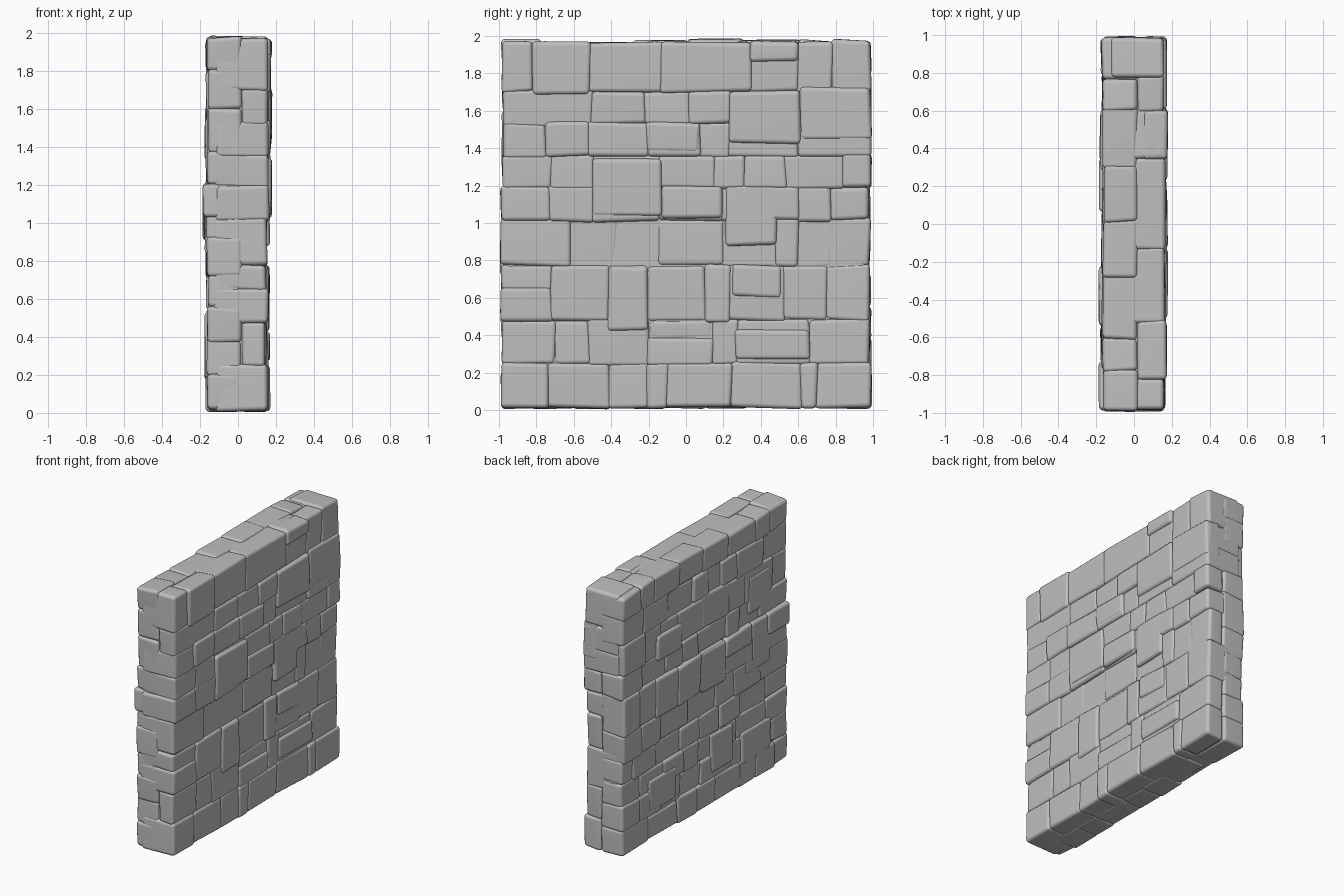
import bpy
import bmesh
import random
from mathutils import Vector

random.seed(7)
default_cube = bpy.data.objects.get("Cube")
if default_cube:
    bpy.data.objects.remove(default_cube, do_unlink=True)

# Single plain stone colour
stone_grey = bpy.data.materials.new("stone_grey")
stone_grey.use_nodes = True
grey = (0.52, 0.52, 0.52, 1)
stone_grey.diffuse_color = grey
shader = stone_grey.node_tree.nodes["Principled BSDF"]
shader.inputs["Base Color"].default_value = grey
shader.inputs["Roughness"].default_value = 0.9


def vary(amount):
    return random.uniform(-amount, amount)


def block(name, low, high, wobble=0.009, rounding=0.024):
    """A worn block: a box with uneven corners and rounded edges."""
    low, high = Vector(low), Vector(high)
    size = high - low
    bm = bmesh.new()
    bmesh.ops.create_cube(bm, size=1)
    for vert in bm.verts:
        for axis in range(3):
            place = low[axis] + (vert.co[axis] + 0.5) * size[axis]
            amount = wobble * (0.5 if axis == 0 else 1)
            vert.co[axis] = place + vary(amount)
        vert.co.z = max(vert.co.z, 0.004)
        vert.co.y = max(-0.995, min(0.995, vert.co.y))
    bmesh.ops.bevel(bm, geom=bm.edges[:], offset=min(rounding, min(size) * 0.3),
                    segments=3, profile=0.5, affect='EDGES')
    bmesh.ops.recalc_face_normals(bm, faces=bm.faces[:])
    for face in bm.faces:
        face.smooth = True
    mesh = bpy.data.meshes.new(name)
    bm.to_mesh(mesh)
    bm.free()
    mesh.materials.append(stone_grey)
    obj = bpy.data.objects.new(name, mesh)
    bpy.context.collection.objects.link(obj)
    normals = obj.modifiers.new("flat_centres", 'WEIGHTED_NORMAL')
    normals.keep_sharp = True
    return obj


def wall_stone(name, side, face, back, start, end, bottom, top):
    """One stone on the +x (side 1) or -x (side -1) face of the wall."""
    lap = 0.007
    low_y = start - lap if start > -1 else -0.986 + vary(0.006)
    high_y = end + lap if end < 1 else 0.986 + vary(0.006)
    low_z = bottom - lap if bottom > 0 else 0.012 + vary(0.005)
    high_z = top + lap if top < 1.95 else 1.972 + vary(0.009)
    xs = sorted((side * face, side * back))
    block(name, (xs[0], low_y, low_z), (xs[1], high_y, high_z))


def course(name, side, bottom, top, face, joints):
    """A row of stones; those on the wall's rim reach through its thickness."""
    for index, (start, end) in enumerate(zip(joints, joints[1:])):
        rim = start == -1 or end == 1 or top > 1.95 or bottom == 0
        back = random.choice((-0.12, -0.13, 0.02)) if rim and side > 0 else -0.02
        shift = vary(0.009)
        # Some stones split into two thinner ones
        if end - start > 0.24 and top - bottom > 0.2 and random.random() < 0.25:
            middle = (bottom + top) / 2 + vary(0.03)
            wall_stone(f"{name}_lower_{index}", side, face + shift, back,
                       start, end, bottom, middle)
            wall_stone(f"{name}_upper_{index}", side, face - shift, back,
                       start, end, middle, top)
        else:
            wall_stone(f"{name}_{index}", side, face + shift, back, start, end,
                       bottom + vary(0.008) * (bottom > 0), top)


# Solid filling behind the stones
block("wall_core", (-0.145, -0.965, 0.02), (0.14, 0.965, 1.95), 0.002)

# Courses on the +x face
levels = [0, 0.25, 0.48, 0.77, 1.02, 1.19, 1.36, 1.53, 1.7, 1.98]
reach = [0.158, 0.152, 0.155, 0.148, 0.162, 0.165, 0.165, 0.162, 0.168]
joint_rows = [
    (-0.74, -0.41, -0.2, -0.1, 0.24, 0.62, 0.7),
    (-0.7, -0.52, -0.2, 0.14, 0.27, 0.66),
    (-0.72, -0.42, -0.21, 0.1, 0.23, 0.52, 0.75),
    (-0.62, -0.37, -0.15, 0.2, 0.48, 0.6, 0.78),
    (-0.73, -0.5, -0.14, 0.19, 0.45, 0.6, 0.77),
    (-0.72, -0.5, -0.14, 0.15, 0.31, 0.53, 0.84),
    (-0.75, -0.52, -0.2, 0.07, 0.23, 0.6),
    (-0.5, -0.22, 0.02, 0.23, 0.61),
    (-0.82, -0.52, -0.13, 0.35, 0.6, 0.78),
]
for row, joints in enumerate(joint_rows):
    course(f"left_course_{row}_stone", 1, levels[row], levels[row + 1],
           reach[row], [-1, *joints, 1])

# Larger and prouder stones that break the courses
proud_stones = [
    (-0.49, -0.14, 1.05, 1.34), (0.24, 0.61, 1.43, 1.7),
    (0.62, 1, 1.45, 1.72), (0.25, 0.51, 0.61, 0.77),
    (-0.13, 0.19, 1.03, 1.19), (-0.21, 0.07, 1.39, 1.53),
    (0.27, 0.65, 0.28, 0.42), (0.35, 0.6, 1.87, 1.98),
    (0.21, 0.48, 0.89, 1.2), (-0.41, -0.21, 0.43, 0.76),
]
for index, (start, end, bottom, top) in enumerate(proud_stones):
    face = 0.166 if bottom < 1 else 0.177
    wall_stone(f"left_proud_stone_{index}", 1, face, 0.05, start, end, bottom, top)

# Courses on the -x face, with joints of uneven spacing
heights = [0, 0.2, 0.38, 0.55, 0.72, 0.92, 1.2, 1.37, 1.6, 1.8, 1.98]
for row, (bottom, top) in enumerate(zip(heights, heights[1:])):
    joints = [-1]
    while joints[-1] < 0.62:
        joints.append(joints[-1] + random.uniform(0.16, 0.36))
    joints[-1] = min(joints[-1], 0.85)
    face = 0.177 if top == 1.2 else 0.162
    course(f"right_course_{row}_stone", -1, bottom, top, face, [*joints, 1])

# Scattered proud stones on the -x face
for index in range(9):
    start = -0.85 + 0.56 * (index % 3) + vary(0.1)
    bottom = 0.25 + 0.55 * (index // 3) + vary(0.12)
    wall_stone(f"right_proud_stone_{index}", -1, 0.174, 0.05, start,
               start + random.uniform(0.2, 0.36), bottom,
               bottom + random.uniform(0.17, 0.3))
